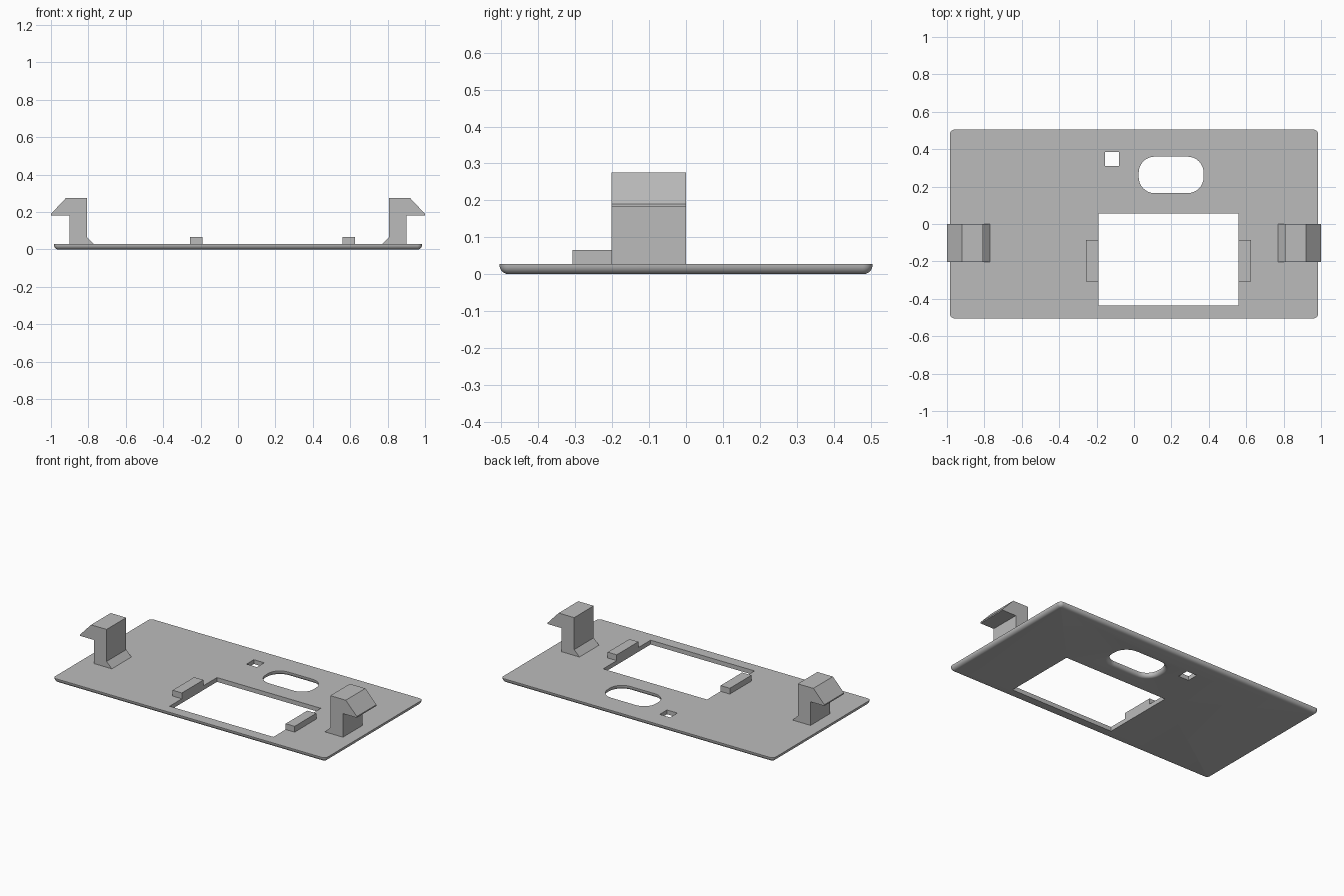
import bpy, bmesh, math

if "Cube" in bpy.data.objects:
    bpy.data.objects.remove(bpy.data.objects["Cube"])

T = 0.028  # plate thickness
grey = bpy.data.materials.new("light_grey")
grey.diffuse_color = (0.5, 0.5, 0.5, 1)
grey.use_nodes = True
grey.node_tree.nodes["Principled BSDF"].inputs["Base Color"].default_value = grey.diffuse_color


def finish(name, bm):
    bmesh.ops.recalc_face_normals(bm, faces=bm.faces[:])
    mesh = bpy.data.meshes.new(name)
    bm.to_mesh(mesh)
    bm.free()
    mesh.materials.append(grey)
    ob = bpy.data.objects.new(name, mesh)
    bpy.context.collection.objects.link(ob)
    return ob


def rounded_rect(x0, x1, y0, y1, r, grow=0.0, steps=8):
    """Outline of a rectangle, grown outwards, with optional round corners."""
    x0, x1, y0, y1 = x0 - grow, x1 + grow, y0 - grow, y1 + grow
    if r == 0:
        return [(x1, y1), (x0, y1), (x0, y0), (x1, y0)]
    r += grow
    pts = []
    for i, (cx, cy) in enumerate([(x1 - r, y1 - r), (x0 + r, y1 - r),
                                  (x0 + r, y0 + r), (x1 - r, y0 + r)]):
        for k in range(steps + 1):
            a = math.pi / 2 * (i + k / steps)
            pts.append((cx + r * math.cos(a), cy + r * math.sin(a)))
    return pts


def fillet(r, sign, steps=6):
    """Pairs of growth and height for a quarter-round bottom edge."""
    levels = []
    for k in range(steps + 1):
        a = math.pi / 2 * k / steps
        levels.append((sign * r * (1 - math.sin(a)), r * (1 - math.cos(a))))
    return levels + [(0, T)]


# Plate: outer border and openings, each as (rectangle, corner radius, levels)
plain = [(0, 0), (0, T)]
walls = [
    ((-0.985, 0.985, -0.505, 0.505), 0.027, fillet(0.025, -1)),  # border
    ((-0.19, 0.56, -0.435, 0.055), 0, plain),                    # window
    ((-0.155, -0.08, 0.31, 0.385), 0, plain),                    # square hole
    ((0.025, 0.372, 0.165, 0.36), 0.085, fillet(0.022, 1)),      # slot
]
bm = bmesh.new()
bottom, top = [], []
for rect, r, levels in walls:
    rings = [[bm.verts.new((x, y, z)) for x, y in rounded_rect(*rect, r, g)]
             for g, z in levels]
    n = len(rings[0])
    for a, b in zip(rings, rings[1:]):
        for i in range(n):
            j = (i + 1) % n
            bm.faces.new((a[i], a[j], b[j], b[i]))
    for ring, store in ((rings[0], bottom), (rings[-1], top)):
        store += [bm.edges.get((ring[i], ring[(i + 1) % n])) for i in range(n)]
for edges in (bottom, top):
    bmesh.ops.triangle_fill(bm, edges=edges, use_beauty=True)
plate = finish("plate", bm)
bpy.context.view_layer.objects.active = plate
plate.select_set(True)
bpy.ops.object.shade_smooth_by_angle(angle=math.radians(35))
plate.select_set(False)


def extrude_profile(name, profile, y0, y1):
    bm = bmesh.new()
    face = bm.faces.new([bm.verts.new((x, y0, z)) for x, z in profile])
    ext = bmesh.ops.extrude_face_region(bm, geom=[face], use_keep_orig=True)
    verts = [v for v in ext["geom"] if isinstance(v, bmesh.types.BMVert)]
    bmesh.ops.translate(bm, verts=verts, vec=(0, y1 - y0, 0))
    return finish(name, bm)


# Snap hooks with a sloped foot, mirrored left and right
hook = [(0.77, T), (0.808, 0.066), (0.808, 0.275), (0.92, 0.275),
        (1.0, 0.19), (1.0, 0.182), (0.9, 0.182), (0.9, T)]
for side, s in (("right", 1), ("left", -1)):
    extrude_profile(side + "_hook", [(s * x, z) for x, z in hook], -0.202, 0)

# Low rails beside the window
for side, x0, x1 in (("left", -0.257, -0.19), ("right", 0.56, 0.625)):
    rail = [(x0, T), (x1, T), (x1, 0.066), (x0, 0.066)]
    extrude_profile(side + "_rail", rail, -0.308, -0.085)
